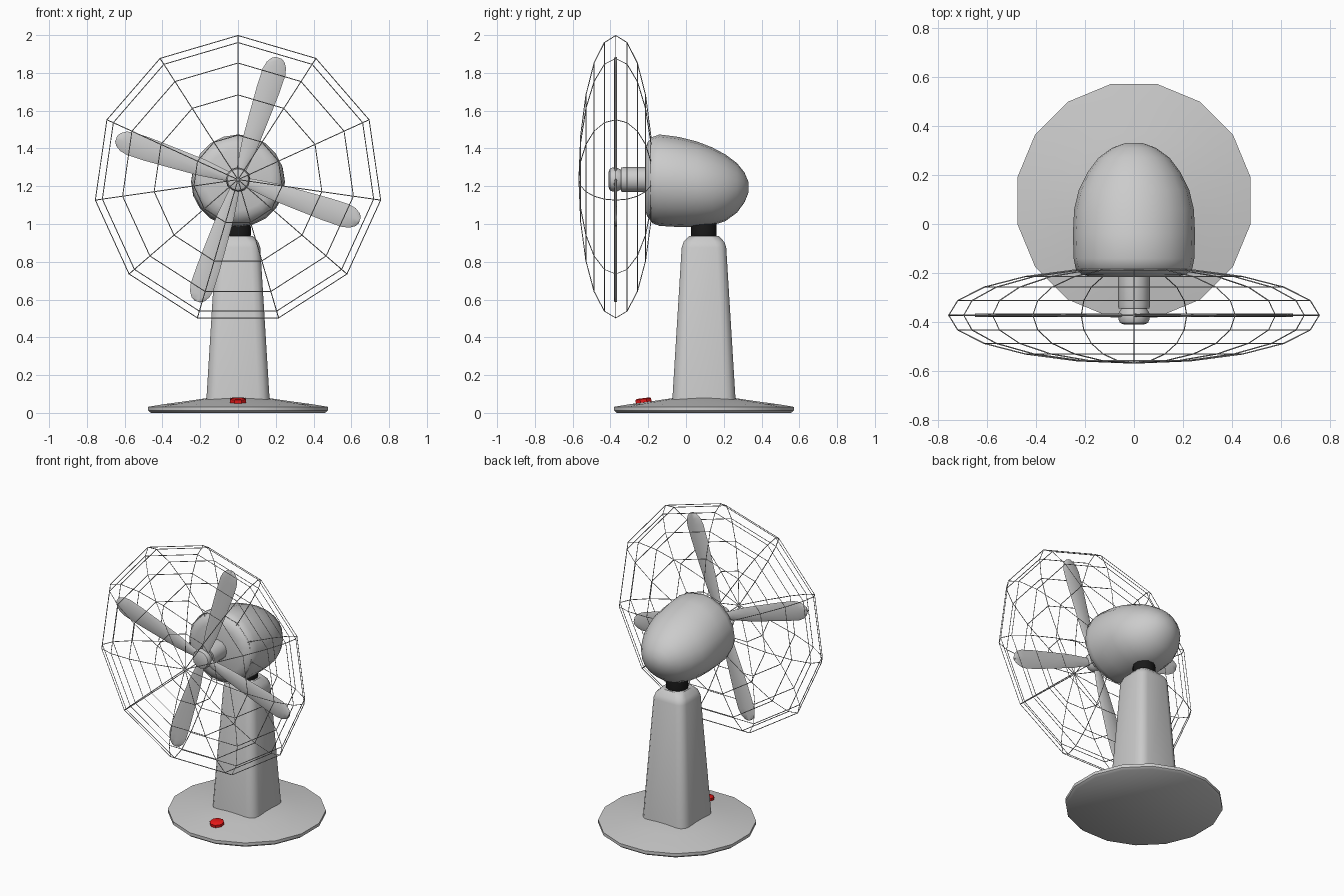
import bpy, bmesh, math
from mathutils import Vector, Matrix

if "Cube" in bpy.data.objects:
    bpy.data.objects.remove(bpy.data.objects["Cube"])

CY = 0.095                          # stand axis (y)
AXIS = Vector((0, -0.372, 1.235))   # fan centre


def material(name, rgb):
    m = bpy.data.materials.new(name)
    m.diffuse_color = (*rgb, 1)
    m.use_nodes = True
    m.node_tree.nodes["Principled BSDF"].inputs["Base Color"].default_value = m.diffuse_color
    return m


def loft(name, rings, mat=None, angle=40):
    """Skin a stack of equal-length point rings and cap both ends."""
    bm = bmesh.new()
    loops = [[bm.verts.new(p) for p in r] for r in rings]
    n = len(rings[0])
    for a, b in zip(loops, loops[1:]):
        for i in range(n):
            j = (i + 1) % n
            bm.faces.new((a[i], a[j], b[j], b[i]))
    bm.faces.new(loops[0][::-1])
    bm.faces.new(loops[-1])
    bmesh.ops.recalc_face_normals(bm, faces=bm.faces)
    me = bpy.data.meshes.new(name)
    bm.to_mesh(me)
    bm.free()
    ob = bpy.data.objects.new(name, me)
    bpy.context.collection.objects.link(ob)
    if mat:
        me.materials.append(mat)
    bpy.ops.object.select_all(action='DESELECT')
    ob.select_set(True)
    bpy.context.view_layer.objects.active = ob
    bpy.ops.object.shade_smooth_by_angle(angle=math.radians(angle))
    return ob


def circle(n, rx, ry, offset=0.0):
    return [(rx * math.cos(2 * math.pi * (i + offset) / n),
             ry * math.sin(2 * math.pi * (i + offset) / n)) for i in range(n)]


def turned_z(name, profile, n, x, y, mat=None):
    return loft(name, [[(x + a, y + b, z) for a, b in circle(n, r, r, 0.5)]
                       for r, z in profile], mat)


def turned_y(name, profile, n):
    return loft(name, [[(AXIS.x + a, y, AXIS.z + b) for a, b in circle(n, r, r)]
                       for r, y in profile])


def rounded_square(half, radius, z, steps=3):
    pts = []
    for q in range(4):
        for s in range(steps + 1):
            t = math.pi / 2 * (q + s / steps)
            c = half - radius
            sx = 1 if q in (0, 3) else -1
            sy = 1 if q in (0, 1) else -1
            pts.append((sx * c + radius * math.cos(t),
                        CY + sy * c + radius * math.sin(t), z))
    return pts


black = material("black_rubber", (0.01, 0.01, 0.01))
red = material("red_plastic", (0.8, 0.01, 0.01))

# Foot, column and neck
turned_z("base", [(0.47, 0), (0.485, 0.012), (0.485, 0.032), (0.40, 0.046),
                  (0.28, 0.062), (0.17, 0.078)], 16, 0, CY)
loft("column", [rounded_square(h, r, z) for h, r, z in
                [(0.168, 0.06, 0.06), (0.118, 0.05, 0.875),
                 (0.108, 0.05, 0.905), (0.078, 0.045, 0.937)]])
turned_z("neck", [(0.067, 0.92), (0.07, 0.94), (0.07, 0.985), (0.067, 1.02)],
         12, 0, CY, black)

# Push button, tilted with the base slope
button = turned_z("button", [(0.045, -0.014), (0.045, 0.01), (0.038, 0.015)], 8, 0, 0, red)
button.location = (0, -0.225, 0.063)
button.rotation_euler.x = math.radians(7)

# Motor housing: y, top z, bottom z, half width
sections = [(-0.215, 1.395, 1.07, 0.175), (-0.205, 1.43, 1.04, 0.215),
            (-0.18, 1.46, 1.005, 0.238), (-0.14, 1.474, 0.99, 0.246),
            (-0.04, 1.461, 0.984, 0.249), (0.06, 1.436, 0.986, 0.244),
            (0.14, 1.405, 0.993, 0.225), (0.21, 1.367, 1.016, 0.19),
            (0.27, 1.322, 1.06, 0.145), (0.31, 1.272, 1.115, 0.09),
            (0.33, 1.225, 1.165, 0.035)]
loft("motor_housing", [[(a, y, (t + b) / 2 + c) for a, c in circle(20, w, (t - b) / 2)]
                       for y, t, b, w in sections], angle=60)

# Shaft and hub
turned_y("shaft", [(0.063, -0.345), (0.066, -0.33), (0.066, -0.20)], 12)
turned_y("hub", [(0.04, -0.41), (0.057, -0.403), (0.063, -0.39), (0.063, -0.365),
                 (0.05, -0.34)], 12)

# Four blades: distance from axis, half width
blade = [(0.03, 0.022), (0.10, 0.032), (0.20, 0.045), (0.35, 0.054), (0.50, 0.062),
         (0.60, 0.063), (0.64, 0.054), (0.668, 0.036), (0.68, 0.016)]
for k in range(4):
    rot = Matrix.Rotation(math.radians(18.5 + 90 * k), 3, 'Y')
    loft(f"blade_{k + 1}", [[AXIS + rot @ Vector((a, b, d)) for a, b in circle(8, w, 0.008)]
                            for d, w in blade], angle=60)

# Wire cage: flattened globe of 11 spokes and 9 rings
R, D, SPOKES, BANDS = 0.763, 0.195, 11, 10


def cage_point(i, k):
    u, v = 2 * math.pi * i / SPOKES, math.pi * k / BANDS
    return AXIS + Vector((R * math.sin(v) * math.sin(u), -D * math.cos(v),
                          R * math.sin(v) * math.cos(u)))


cu = bpy.data.curves.new("wire_cage", 'CURVE')
cu.dimensions = '3D'
cu.bevel_depth = 0.0025
cu.bevel_resolution = 0
wires = [([cage_point(i, k) for i in range(SPOKES)], True) for k in range(1, BANDS)]
wires += [([cage_point(i, k) for k in range(BANDS + 1)], False) for i in range(SPOKES)]
for pts, closed in wires:
    sp = cu.splines.new('POLY')
    sp.points.add(len(pts) - 1)
    for p, co in zip(sp.points, pts):
        p.co = (*co, 1)
    sp.use_cyclic_u = closed
bpy.context.collection.objects.link(bpy.data.objects.new("wire_cage", cu))
